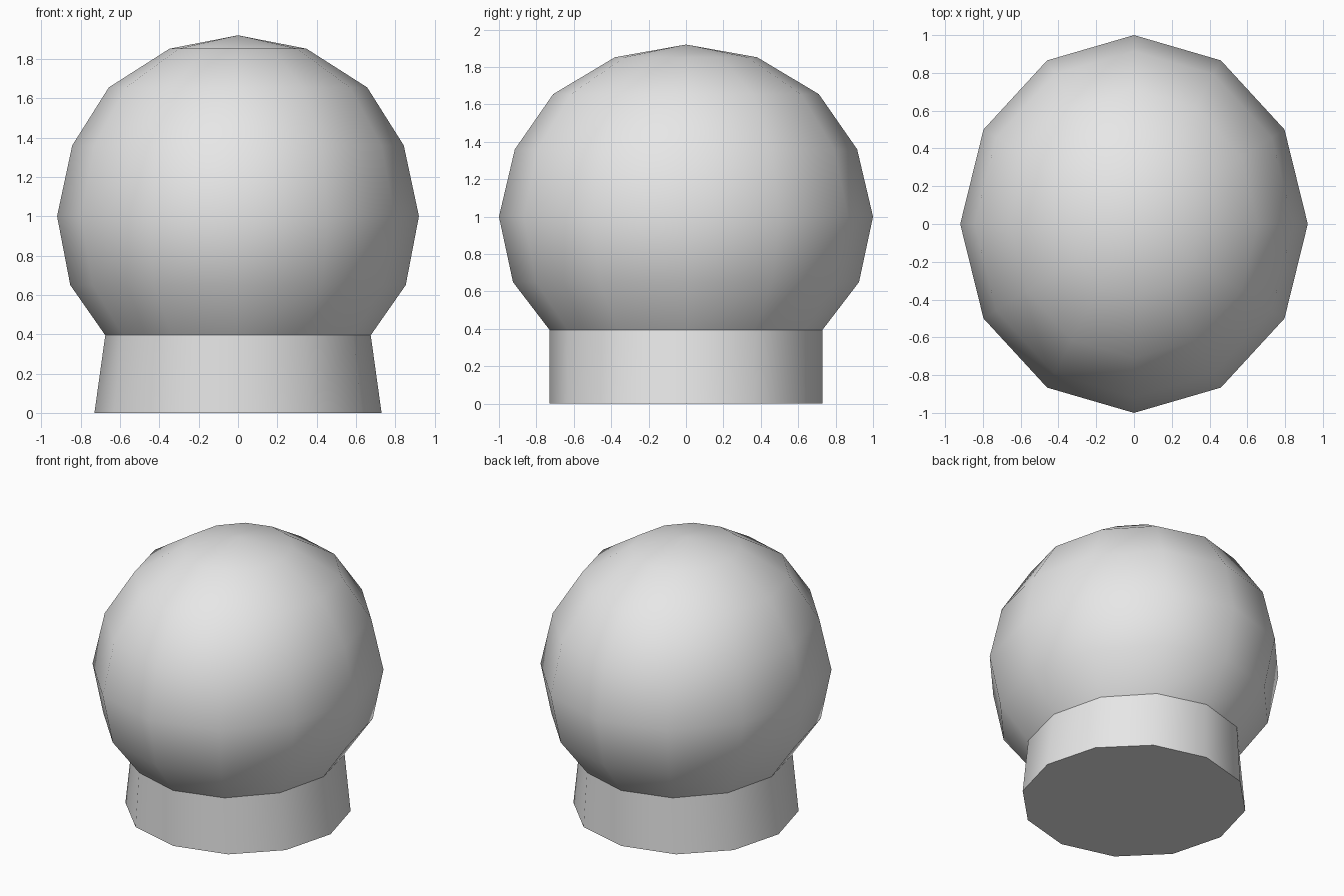
import bpy, math

if "Cube" in bpy.data.objects:
    bpy.data.objects.remove(bpy.data.objects["Cube"])

SIDES = 12

grey = bpy.data.materials.new("light grey")
grey.diffuse_color = (0.8, 0.8, 0.8, 1)
grey.use_nodes = True
grey.node_tree.nodes["Principled BSDF"].inputs["Base Color"].default_value = grey.diffuse_color


def lathe(name, rings, top=None, floor=False):
    """Stack 12-sided oval rings (x radius, y radius, z), listed from the bottom up."""
    verts, faces = [], []
    for rx, ry, z in rings:
        for i in range(SIDES):
            a = 2 * math.pi * i / SIDES
            verts.append((rx * math.cos(a), ry * math.sin(a), z))
    for r in range(len(rings) - 1):
        for i in range(SIDES):
            j = (i + 1) % SIDES
            a, b = r * SIDES, (r + 1) * SIDES
            faces.append((a + i, a + j, b + j, b + i))
    if top is not None:
        verts.append((0, 0, top))
        a = (len(rings) - 1) * SIDES
        faces += [(a + i, a + (i + 1) % SIDES, len(verts) - 1) for i in range(SIDES)]
    if floor:
        faces.append(tuple(reversed(range(SIDES))))
    me = bpy.data.meshes.new(name)
    me.from_pydata(verts, [], faces)
    me.materials.append(grey)
    ob = bpy.data.objects.new(name, me)
    bpy.context.collection.objects.link(ob)
    bpy.ops.object.select_all(action='DESELECT')
    ob.select_set(True)
    bpy.context.view_layer.objects.active = ob
    bpy.ops.object.shade_smooth_by_angle(angle=math.radians(45))
    return ob


# ball: slightly narrower in x, cut off where it meets the base
lathe("ball", [
    (0.675, 0.73, 0.395),
    (0.853, 0.925, 0.65),
    (0.92, 1.00, 1.00),
    (0.843, 0.915, 1.36),
    (0.657, 0.71, 1.655),
    (0.348, 0.38, 1.852),
], top=1.92)

# base: oval collar widening to a round foot
lathe("base", [(0.73, 0.73, 0.0), (0.675, 0.73, 0.395)], floor=True)
